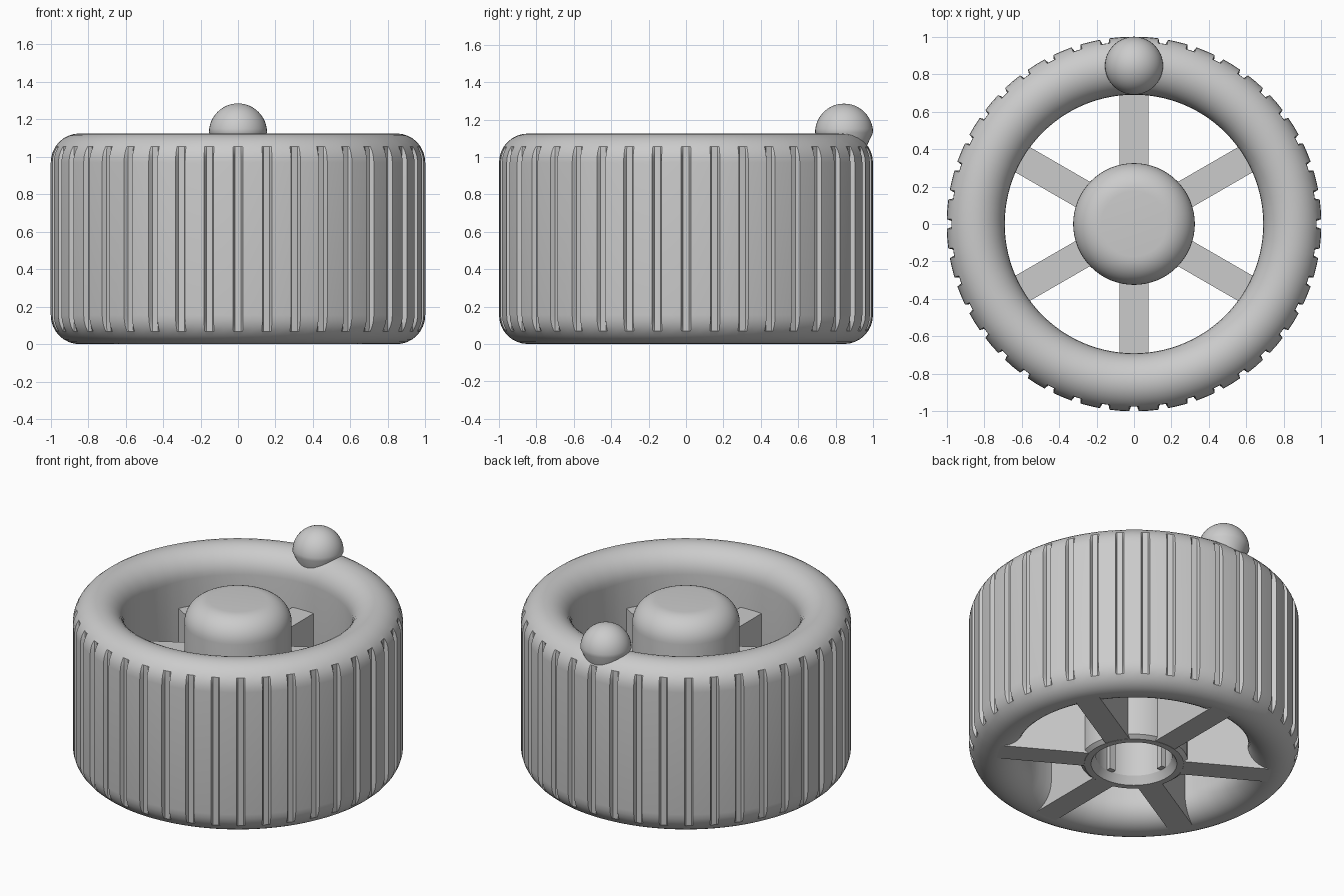
import bpy, bmesh, math
from mathutils import Matrix

old = bpy.data.objects.get("Cube")
if old:
    bpy.data.objects.remove(old, do_unlink=True)

grey = bpy.data.materials.new("light_grey")
grey.use_nodes = True
COLOUR = (0.6, 0.6, 0.6, 1)
grey.diffuse_color = COLOUR
grey.node_tree.nodes["Principled BSDF"].inputs["Base Color"].default_value = COLOUR

HEIGHT, FILLET, MID = 1.125, 0.155, 0.845
GROOVES = 40


def finish(name, bm):
    bmesh.ops.recalc_face_normals(bm, faces=bm.faces)
    mesh = bpy.data.meshes.new(name)
    bm.to_mesh(mesh)
    bm.free()
    mesh.materials.append(grey)
    obj = bpy.data.objects.new(name, mesh)
    bpy.context.collection.objects.link(obj)
    bpy.ops.object.select_all(action="DESELECT")
    obj.select_set(True)
    bpy.context.view_layer.objects.active = obj
    bpy.ops.object.shade_smooth_by_angle(angle=math.radians(30))
    return obj


def arc(cr, cz, radius, start, end, steps):
    angles = [math.radians(start + (end - start) * i / steps) for i in range(steps + 1)]
    return [(cr + radius * math.cos(a), cz + radius * math.sin(a)) for a in angles]


def revolve(name, profile, columns, closed, limit=None):
    """Sweep (radius, z) points round z; limit(i) caps the radius in column i."""
    bm = bmesh.new()
    rings = []
    for i, angle in enumerate(columns):
        cap = limit(i) if limit else 9
        rings.append([bm.verts.new((min(r, cap) * math.cos(angle),
                                    min(r, cap) * math.sin(angle), z)) for r, z in profile])
    count = len(profile)
    for i, ring in enumerate(rings):
        after = rings[(i + 1) % len(rings)]
        for j in range(count if closed else count - 1):
            k = (j + 1) % count
            bm.faces.new((ring[j], after[j], after[k], ring[k]))
    bmesh.ops.remove_doubles(bm, verts=bm.verts, dist=0.0001)
    return finish(name, bm)


def box(name, size, centre, turn):
    bm = bmesh.new()
    bmesh.ops.create_cube(bm, size=1, matrix=Matrix.Rotation(turn, 4, "Z")
                          @ Matrix.Translation(centre) @ Matrix.Diagonal((*size, 1)))
    return finish(name, bm)


# Rim: tall rounded ring with grip grooves round the outside
rim_profile = (arc(MID, FILLET, FILLET, -180, 0, 16)
               + arc(MID, HEIGHT - FILLET, FILLET, 0, 180, 16))
offsets = [-0.026, -0.017, 0, 0.017, 0.026, math.pi / GROOVES]
columns = [math.tau * g / GROOVES + o for g in range(GROOVES) for o in offsets]
revolve("grip_rim", rim_profile, columns, True,
        lambda i: 0.975 if i % len(offsets) in (1, 2, 3) else 9)

# Hub: round-topped cylinder with a chamfered blind bore
hub_profile = ([(0, 0.95), (0.23, 0.95), (0.23, 0.05), (0.26, 0), (0.3, 0), (0.325, 0.02)]
               + arc(0.175, HEIGHT - 0.15, 0.15, 0, 90, 10) + [(0, HEIGHT)])
revolve("hub", hub_profile, [math.tau * i / 64 for i in range(64)], False)

# Keys inside the bore
for i in range(4):
    box(f"bore_key_{i + 1}", (0.05, 0.045, 0.9), (0.225, 0, 0.5), math.tau * i / 4)

# Spokes: upright webs joining hub and rim
for i in range(6):
    box(f"spoke_{i + 1}", (0.565, FILLET, 0.79), (0.5625, 0, 0.396),
        math.pi / 2 + math.tau * i / 6)

# Finger ball: dome on a tapering neck
ball_profile = [(0, 0.98), (0.085, 0.98)] + arc(0, 1.13, FILLET, 0, 90, 12)
ball = revolve("finger_ball", ball_profile, [math.tau * i / 40 for i in range(40)], False)
ball.location.y = MID
